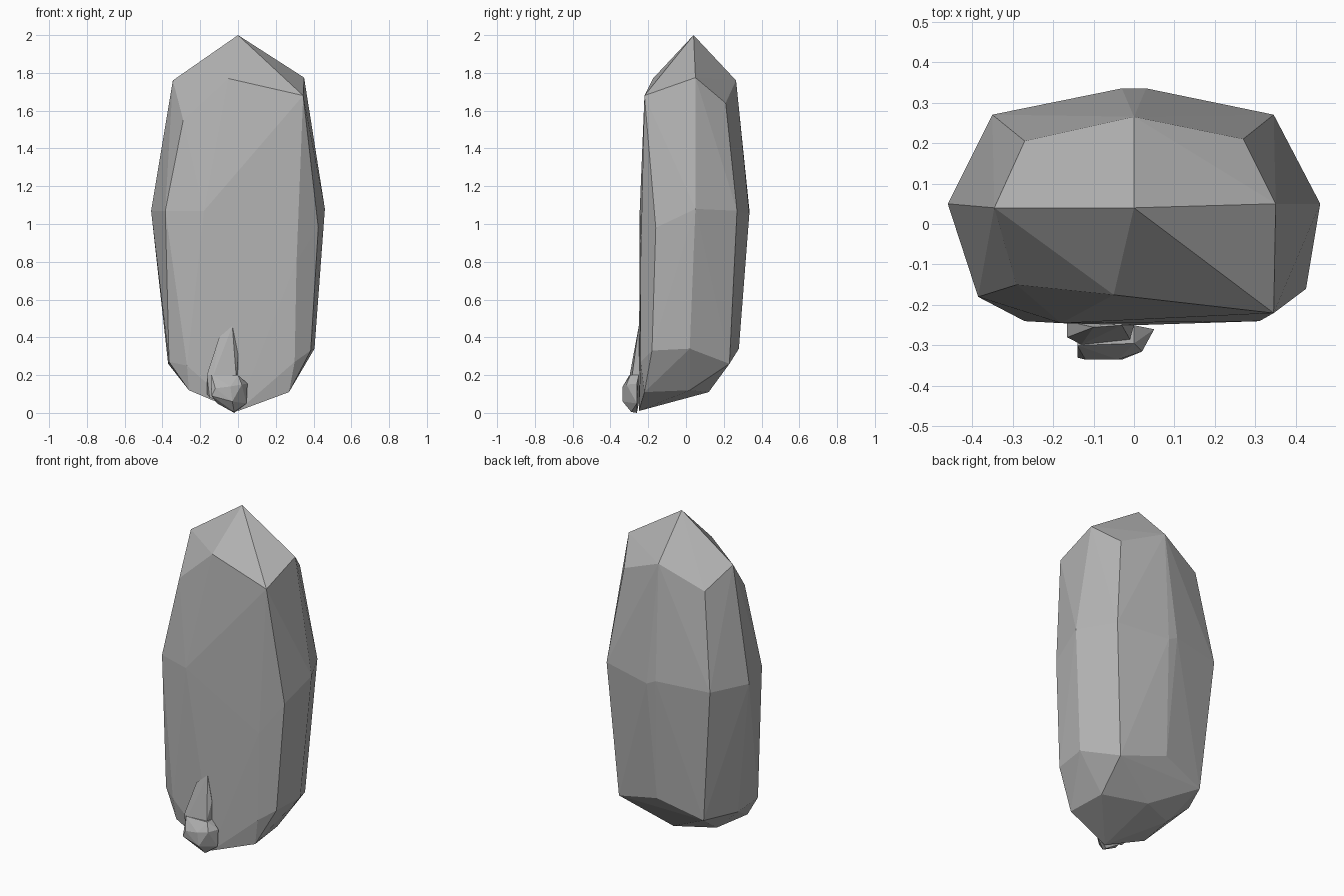
import bpy
import bmesh

cube = bpy.data.objects.get("Cube")
if cube:
    bpy.data.objects.remove(cube, do_unlink=True)

stone = bpy.data.materials.new("grey stone")
stone.use_nodes = True
grey = (0.45, 0.45, 0.45, 1)
stone.diffuse_color = grey
stone.node_tree.nodes["Principled BSDF"].inputs["Base Color"].default_value = grey


def faceted_stone(name, points):
    """Flat-faced stone wrapped around its corner points."""
    bm = bmesh.new()
    for p in points:
        bm.verts.new(p)
    hull = bmesh.ops.convex_hull(bm, input=bm.verts)
    spare = {v for v in hull["geom_interior"] + hull["geom_unused"]
             if isinstance(v, bmesh.types.BMVert)}
    bmesh.ops.delete(bm, geom=list(spare), context="VERTS")
    bmesh.ops.recalc_face_normals(bm, faces=bm.faces)
    mesh = bpy.data.meshes.new(name)
    bm.to_mesh(mesh)
    bm.free()
    mesh.materials.append(stone)
    obj = bpy.data.objects.new(name, mesh)
    bpy.context.collection.objects.link(obj)
    return obj


# Rings of corners, from the pointed top to the tapered foot
peak = [(0, .04, 2)]
shoulder = [(-.345, .04, 1.76), (.35, .05, 1.775), (.345, -.22, 1.68),
            (-.05, -.175, 1.77), (0, .265, 1.76),
            (.27, .21, 1.64), (-.27, .205, 1.64), (-.29, -.15, 1.55)]
waist = [(-.46, .05, 1.07), (.46, .05, 1.08), (-.03, .335, 1.08),
         (.03, .335, 1.05), (-.35, .27, 1.07), (.345, .27, 1.07),
         (-.385, -.18, 1.07), (-.18, -.245, 1.07),
         (.425, -.16, .98), (.31, -.24, .8)]
base = [(-.37, .03, .26), (-.365, -.17, .27), (.405, .02, .34),
        (.385, -.18, .33), (0, .28, .34), (.29, .23, .26),
        (-.28, .23, .26), (-.27, -.24, .25), (.3, -.24, .27)]
foot = [(-.26, -.22, .12), (.27, -.22, .11), (.25, .02, .12),
        (-.22, .02, .12), (0, .12, .11), (0, -.25, .01)]
faceted_stone("main_crystal", peak + shoulder + waist + base + foot)

# Slender shard against the front
faceted_stone("small_shard", [
    (-.165, -.25, .1), (-.165, -.28, .2), (-.15, -.285, .08),
    (-.1, -.255, .4), (-.03, -.25, .46), (0, -.25, .31),
    (-.01, -.285, .2), (-.13, -.298, .2), (-.03, -.24, .44),
    (-.165, -.24, .2), (0, -.24, .2), (-.02, -.27, .05)])

# Rounded pebble at the foot
faceted_stone("front_pebble", [
    (-.14, -.3, .2), (0, -.295, .2), (.05, -.26, .155),
    (.02, -.315, .15), (.045, -.26, .05), (-.02, -.26, 0),
    (-.02, -.29, .005), (-.11, -.29, .05), (-.14, -.33, .09),
    (-.12, -.335, .13), (-.04, -.335, .14), (-.03, -.335, .06),
    (-.14, -.25, .19), (0, -.25, .2), (-.1, -.25, .05)])
